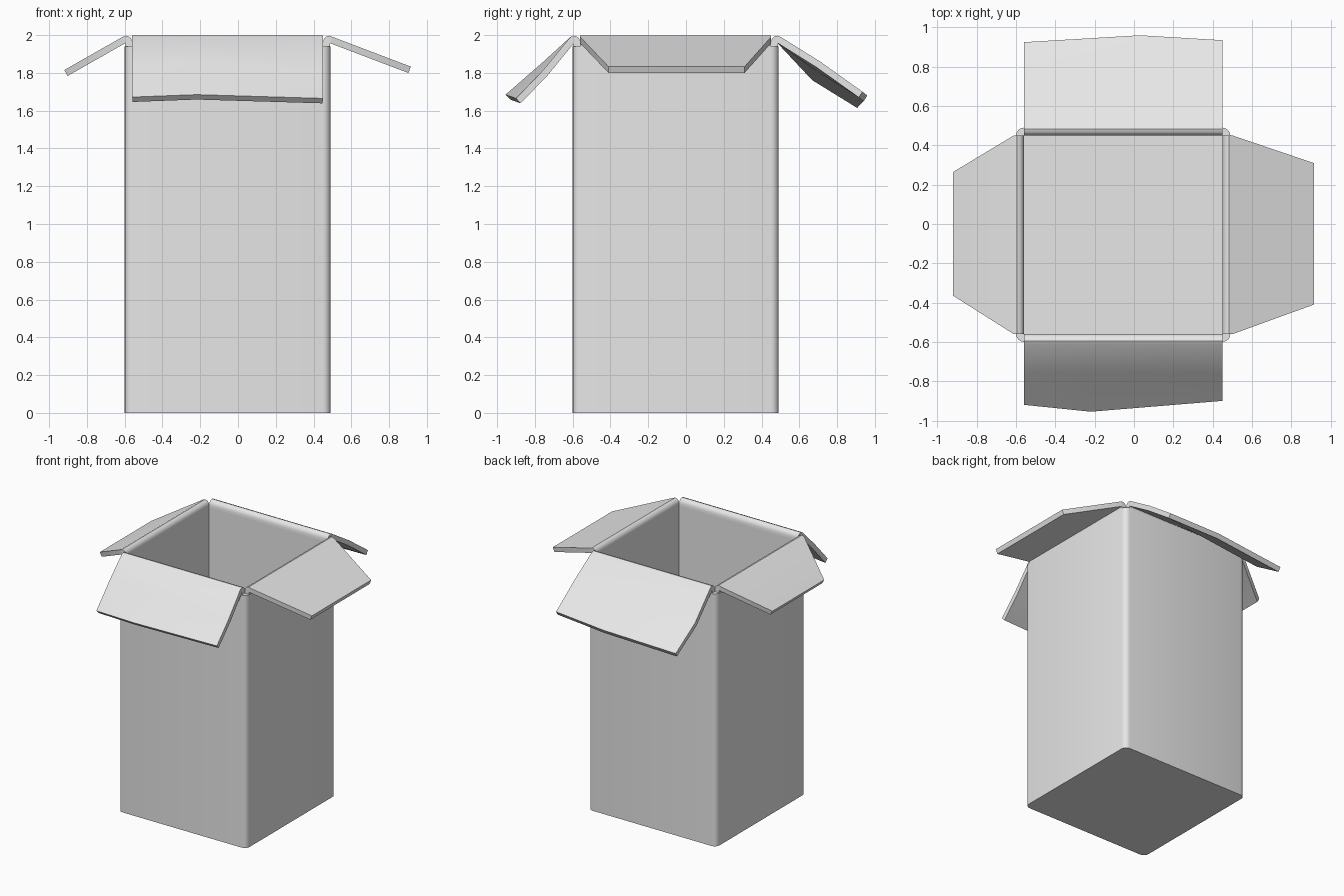
import bpy
import bmesh

if "Cube" in bpy.data.objects:
    bpy.data.objects.remove(bpy.data.objects["Cube"], do_unlink=True)

LOW, HIGH = -0.56, 0.45      # inner wall planes, shared by x and y
WALL, RIM = 0.04, 1.94       # board thickness, top of the walls
MID, SPAN = (LOW + HIGH) / 2, HIGH - LOW

grey = bpy.data.materials.new("plain_grey_board")
grey.use_nodes = True
grey.diffuse_color = (0.8, 0.8, 0.8, 1)
grey.node_tree.nodes["Principled BSDF"].inputs["Base Color"].default_value = (0.8, 0.8, 0.8, 1)


def add_object(name, bm):
    mesh = bpy.data.meshes.new(name)
    bm.to_mesh(mesh)
    bm.free()
    obj = bpy.data.objects.new(name, mesh)
    bpy.context.collection.objects.link(obj)
    mesh.materials.append(grey)
    return obj


def select_only(obj):
    bpy.ops.object.select_all(action='DESELECT')
    obj.select_set(True)
    bpy.context.view_layer.objects.active = obj


def block(name, width, bottom, top, radius=0):
    """Upright square block, with optional rounded vertical edges."""
    bm = bmesh.new()
    bmesh.ops.create_cube(bm, size=1)
    for v in bm.verts:
        v.co = (MID + v.co.x * width, MID + v.co.y * width,
                bottom + (v.co.z + 0.5) * (top - bottom))
    if radius:
        upright = [e for e in bm.edges if abs(e.verts[0].co.z - e.verts[1].co.z) > 0.1]
        bmesh.ops.bevel(bm, geom=upright, offset=radius, segments=4,
                        profile=0.5, affect='EDGES')
    return add_object(name, bm)


# Open box body: rounded block with a square cavity
body = block("box_body", SPAN + 2 * WALL, 0, RIM, WALL)
cavity = block("cavity_cutter", SPAN, WALL, RIM + 0.2)
cavity.hide_render = True
cut = body.modifiers.new("cavity", 'BOOLEAN')
cut.operation, cut.solver, cut.object = 'DIFFERENCE', 'EXACT', cavity
select_only(body)
bpy.ops.object.modifier_apply(modifier=cut.name)
bpy.data.objects.remove(cavity, do_unlink=True)
bpy.ops.object.shade_smooth_by_angle()

# Hinge curl rising from the wall: (distance outward, height)
HINGE = [(0, RIM), (0, 1.965), (0.006, 1.982), (0.018, 1.993), (0.034, 1.997), (0.052, 1.99)]


def flap(name, place, ts, rows):
    """Sheet of rows running outward over the hinge, then thickened."""
    bm = bmesh.new()
    grid = [[bm.verts.new(place(t, d, z)) for t in ts] for d, z in HINGE]
    grid += [[bm.verts.new(place(*p)) for p in row] for row in rows]
    for a, b in zip(grid, grid[1:]):
        for i in range(len(ts) - 1):
            face = bm.faces.new((a[i], a[i + 1], b[i + 1], b[i]))
    face.normal_update()
    if face.normal.z < 0:
        bmesh.ops.reverse_faces(bm, faces=bm.faces[:])
    obj = add_object(name, bm)
    thick = obj.modifiers.new("board", 'SOLIDIFY')
    thick.thickness, thick.offset, thick.use_even_offset = 0.036, -1, True
    select_only(obj)
    bpy.ops.object.modifier_apply(modifier=thick.name)
    bpy.ops.object.shade_smooth_by_angle()


# Tapered side flaps
flap("left_flap", lambda t, d, z: (HIGH + d, t, z), (LOW, HIGH),
     [[(-0.41, 0.465, 1.833), (0.31, 0.465, 1.833)]])
flap("right_flap", lambda t, d, z: (LOW - d, t, z), (LOW, HIGH),
     [[(-0.365, 0.36, 1.815), (0.265, 0.36, 1.815)]])

# Warped front and back flaps, each sagging at one end
flap("front_flap", lambda t, d, z: (t, LOW - d, z), (LOW, -0.22, HIGH),
     [[(LOW, 0.2, 1.845), (-0.22, 0.2, 1.855), (HIGH, 0.2, 1.81)],
      [(LOW, 0.36, 1.672), (-0.22, 0.395, 1.685), (HIGH, 0.34, 1.665)]])
flap("back_flap", lambda t, d, z: (t, HIGH + d, z), (LOW, 0.03, HIGH),
     [[(LOW, 0.24, 1.79), (0.03, 0.26, 1.84), (HIGH, 0.26, 1.86)],
      [(LOW, 0.475, 1.645), (0.03, 0.51, 1.68), (HIGH, 0.485, 1.70)]])
